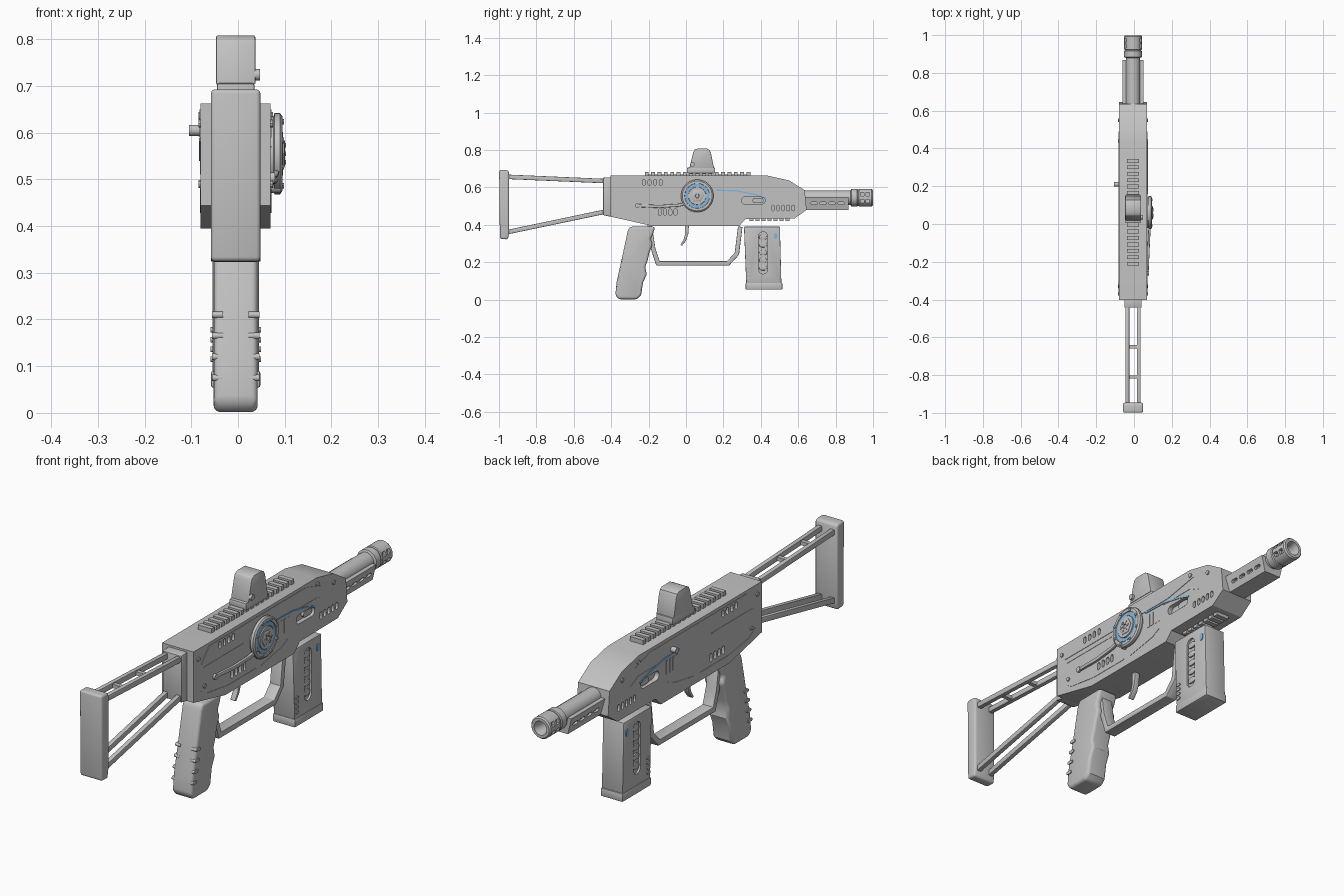
import bpy, bmesh, math
from mathutils import Vector

CX = -0.005  # centre plane of the body


def material(name, rgb):
    m = bpy.data.materials.new(name)
    m.diffuse_color = (*rgb, 1)
    return m


GREY = material("light grey metal", (0.54, 0.54, 0.54))
BLUE = material("light blue accent", (0.22, 0.48, 0.76))


def bake(o):
    dg = bpy.context.evaluated_depsgraph_get()
    me = bpy.data.meshes.new_from_object(o.evaluated_get(dg))
    o.modifiers.clear()
    o.data = me
    me.shade_smooth()
    me.set_sharp_from_angle(angle=math.radians(32))


def make(name, bm, mat, bevel=0, seg=2):
    bmesh.ops.recalc_face_normals(bm, faces=bm.faces)
    me = bpy.data.meshes.new(name)
    bm.to_mesh(me)
    bm.free()
    me.materials.append(mat)
    o = bpy.data.objects.new(name, me)
    bpy.context.collection.objects.link(o)
    if bevel:
        b = o.modifiers.new("bevel", 'BEVEL')
        b.width, b.segments, b.limit_method = bevel, seg, 'ANGLE'
        b.angle_limit = math.radians(40)
    bake(o)
    return o


# side profiles (y, z) extruded from x0 to x1
def solid(name, parts, mat=GREY, bevel=0, seg=2):
    bm = bmesh.new()
    for pts, x0, x1 in parts:
        a = [bm.verts.new((x0, y, z)) for y, z in pts]
        b = [bm.verts.new((x1, y, z)) for y, z in pts]
        bm.faces.new(a)
        bm.faces.new(b[::-1])
        for i in range(len(a)):
            j = (i + 1) % len(a)
            bm.faces.new((a[i], b[i], b[j], a[j]))
    return make(name, bm, mat, bevel, seg)


# turned part: profile of (distance, radius) along an axis
def turned(name, prof, centres, axis='x', n=32, mat=GREY, turn=0.0):
    bm = bmesh.new()
    for c in centres:
        rings = []
        for t, r in prof:
            ring = []
            for i in range(n):
                a = turn + math.tau * i / n
                u, v = r * math.cos(a), r * math.sin(a)
                ring.append(bm.verts.new(Vector(c) + Vector((t, u, v) if axis == 'x' else (u, t, v))))
            rings.append(ring)
        for p, q in zip(rings, rings[1:]):
            for i in range(n):
                j = (i + 1) % n
                bm.faces.new((p[i], p[j], q[j], q[i]))
        bm.faces.new(rings[0])
        bm.faces.new(rings[-1])
    return make(name, bm, mat)


def box(y0, y1, z0, z1):
    return [(y0, z0), (y1, z0), (y1, z1), (y0, z1)]


def capsule(y, z, length, r, vertical=False, n=8):
    pts = []
    for i in range(2 * n + 2):
        a = math.pi * (i if i <= n else i - 1) / n - math.pi / 2
        s = 1 if i <= n else -1
        u, v = s * (length / 2 - r) + r * math.cos(a), r * math.sin(a)
        pts.append((y + v, z - u) if vertical else (y + u, z + v))
    return pts


# polyline thickened to width w
def strip(path, w):
    P = [Vector(p) for p in path]
    left, right = [], []
    for i, p in enumerate(P):
        d0 = (p - P[max(i - 1, 0)]).normalized()
        d1 = (P[min(i + 1, len(P) - 1)] - p).normalized()
        d = (d0 + d1).normalized()
        k = max(0.6, d.dot(d1 if d1.length else d0))
        nrm = Vector((-d.y, d.x)) * (w / 2 / k)
        left.append(tuple(p + nrm))
        right.append(tuple(p - nrm))
    return left + right[::-1]


# same plate on both flanks, sunk by "inn" and raised by "out"
def both(pts, half, out, inn=0.004):
    return [(pts, CX + half - inn, CX + half + out), (pts, CX - half - out, CX - half + inn)]


def cut(o, cutter):
    m = o.modifiers.new("cut", 'BOOLEAN')
    m.operation, m.solver, m.object = 'DIFFERENCE', 'EXACT', cutter
    bake(o)


def drop(o):
    bpy.data.objects.remove(o)


# receiver body with raised upper panel and cut vents
body = solid("receiver_body", [([(-0.403, 0.663), (0.436, 0.663), (0.55, 0.638), (0.635, 0.585), (0.645, 0.48),
              (0.58, 0.434), (0.32, 0.432), (0.285, 0.395), (-0.185, 0.395), (-0.403, 0.444)], CX - 0.075, CX + 0.075)])
panel = solid("upper_side_panel", both([(-0.35, 0.59), (-0.30, 0.65), (0.36, 0.65), (0.46, 0.62),
              (0.38, 0.605), (0.30, 0.59)], 0.075, 0.002))
holes = [capsule(-0.225 + 0.03 * i, 0.627, 0.03, 0.008, True) for i in range(4)]
holes += [capsule(-0.14 + 0.028 * i, 0.468, 0.034, 0.008, True) for i in range(4)]
holes += [capsule(0.465 + 0.027 * i, 0.49, 0.03, 0.008, True) for i in range(5)]
holes += [capsule(0.36, 0.53, 0.125, 0.02)]
cutter = solid("vent_cutter", [s for h in holes for s in both(h, 0.075, 0.02, 0.02)])
cut(body, cutter)
cut(panel, cutter)
drop(cutter)
solid("slot_insert", both(capsule(0.385, 0.53, 0.06, 0.013), 0.06, 0.008))
seams = [strip(p, 0.004) for p in (
    [(-0.36, 0.48), (-0.31, 0.45), (-0.17, 0.43), (0.02, 0.43)],
    [(0.06, 0.43), (0.20, 0.455), (0.24, 0.475)], [(0.27, 0.575), (0.44, 0.575), (0.49, 0.55)],
    [(-0.34, 0.57), (-0.06, 0.57)])]
seams += [box(0.17 + 0.022 * i, 0.183 + 0.022 * i, 0.51, 0.57) for i in range(4)]
solid("side_trim", [s for p in seams for s in both(p, 0.075, 0.0015)])
solid("blue_side_stripes", both(strip([(0.16, 0.585), (0.27, 0.582), (0.37, 0.562), (0.43, 0.543)], 0.007),
                                0.075, 0.003), BLUE)
turned("side_screws", [(-0.08, 0.009), (0.08, 0.009)],
       [(CX, y, z) for y, z in ((-0.37, 0.62), (-0.33, 0.49), (0.44, 0.636), (0.55, 0.60))], n=10)
turned("side_knob", [(-0.025, 0.012), (0.01, 0.012)], [(-0.08, 0.21, 0.605)], n=16)

# round dial on the right side
D = (0.07, 0.06, 0.555)
turned("dial", [(-0.005, 0.08), (0.006, 0.08), (0.008, 0.087), (0.02, 0.087), (0.025, 0.08), (0.025, 0.067),
                (0.021, 0.066), (0.021, 0.048), (0.026, 0.047), (0.026, 0.03)], [D], n=40)
turned("dial_blue_ring", [(0.018, 0.064), (0.023, 0.064), (0.023, 0.05), (0.018, 0.05)], [D], n=40, mat=BLUE)
turned("dial_hub", [(0.02, 0.036), (0.028, 0.036), (0.031, 0.03), (0.031, 0.012), (0.026, 0.01)], [D], n=6)
turned("dial_bolts", [(0.015, 0.006), (0.029, 0.006)],
       [(D[0], D[1] + 0.074 * math.cos(a), D[2] + 0.074 * math.sin(a))
        for a in (math.tau * (i + 0.5) / 8 for i in range(8))], n=8)
turned("hub_pins", [(0.02, 0.005), (0.033, 0.005)],
       [(D[0], D[1] + 0.021 * math.cos(a), D[2] + 0.021 * math.sin(a))
        for a in (math.tau * i / 6 for i in range(6))], n=8)
lever = solid("side_lever", [(strip([(0.02, 0.52), (-0.04, 0.505), (-0.14, 0.498), (-0.26, 0.503)], 0.016),
                             0.077, 0.089)], bevel=0.003)
for v in lever.data.vertices:
    v.co.x -= max(0, -v.co.y) * 0.045
turned("lever_pivot", [(0, 0.014), (0.022, 0.014)], [(0.07, 0.03, 0.485)], n=16)
turned("lever_end", [(0, 0.012), (0.01, 0.012)], [(0.069, -0.26, 0.503)], n=12)

# rails above and below
solid("top_rail", [(box(-0.22, 0.34, 0.655, 0.669), CX - 0.022, CX + 0.022)] +
      [(box(-0.22 + 0.034 * i, -0.2 + 0.034 * i, 0.66, 0.682), CX - 0.032, CX + 0.032) for i in range(17)])
solid("lower_rail", [(box(0.34 + 0.032 * i, 0.362 + 0.032 * i, 0.42, 0.44), CX - 0.03, CX + 0.03) for i in range(7)])

# sight
solid("sight_base", [(box(0.005, 0.155, 0.675, 0.706), CX - 0.04, CX + 0.04)], bevel=0.004)
solid("sight_housing", [([(0.018, 0.703), (0.038, 0.785), (0.045, 0.801), (0.06, 0.808), (0.112, 0.808),
      (0.126, 0.8), (0.133, 0.785), (0.15, 0.703)], CX - 0.042, CX + 0.042)], bevel=0.003)
turned("sight_knob", [(0, 0.012), (0.013, 0.012)], [(0.034, 0.035, 0.724)], n=16)

# barrel, shroud and muzzle
turned("barrel", [(0.62, 0.038), (0.89, 0.038)], [(CX, 0, 0.545)], 'y', 32)
shroud = solid("barrel_shroud", [(box(0.63, 0.868, 0.48, 0.55), CX - 0.056, CX + 0.056)])
for v in shroud.data.vertices:
    if v.co.z < 0.5:
        v.co.x = CX + (v.co.x - CX) * 0.7
slots = solid("slot_cutter", [s for i in range(4)
              for s in both(capsule(0.685 + 0.048 * i, 0.515, 0.034, 0.007), 0.05, 0.02, 0.014)])
cut(shroud, slots)
drop(slots)
muzzle = turned("muzzle_brake", [(0.88, 0.04), (0.884, 0.047), (0.915, 0.047), (0.918, 0.043), (0.922, 0.043),
                (0.925, 0.047), (0.993, 0.047), (0.999, 0.042), (0.999, 0.03), (0.975, 0.024), (0.91, 0.024)],
                [(CX, 0, 0.545)], 'y', 24)
ports = solid("port_cutter", [s for i in range(2) for z in (0.527, 0.563)
              for s in both(box(0.932 + 0.03 * i, 0.952 + 0.03 * i, z - 0.009, z + 0.009), 0.05, 0.02, 0.02)])
cut(muzzle, ports)
drop(ports)

# skeleton stock
solid("stock_mount", [([(-0.443, 0.452), (-0.395, 0.442), (-0.395, 0.655), (-0.443, 0.652)], CX - 0.045, CX + 0.045)],
      bevel=0.003)
solid("butt_plate", [([(-0.995, 0.325), (-0.952, 0.322), (-0.946, 0.36), (-0.946, 0.68), (-0.952, 0.692),
      (-0.999, 0.693)], CX - 0.053, CX + 0.053)], bevel=0.009, seg=3)
rails = [strip([(-0.96, 0.657), (-0.43, 0.634)], 0.024), strip([(-0.96, 0.36), (-0.43, 0.471)], 0.024)]
solid("stock_rods", [(p, CX + s * 0.03 - 0.01, CX + s * 0.03 + 0.01) for p in rails for s in (-1, 1)], bevel=0.003)
solid("stock_crossbars", [(box(y - 0.009, y + 0.009, z - 0.008, z + 0.008), CX - 0.028, CX + 0.028)
                          for y, z in ((-0.65, 0.643), (-0.81, 0.65))])

# pistol grip with finger swells
solid("pistol_grip", [([(-0.30, 0.39), (-0.165, 0.39), (-0.175, 0.355), (-0.19, 0.325), (-0.178, 0.295),
      (-0.195, 0.255), (-0.205, 0.21), (-0.218, 0.175), (-0.21, 0.135), (-0.23, 0.09), (-0.24, 0.025), (-0.262, 0.002),
      (-0.36, 0.002), (-0.378, 0.025), (-0.37, 0.10), (-0.345, 0.21), (-0.312, 0.365)], CX - 0.047, CX + 0.047)],
      bevel=0.013, seg=4)
solid("grip_ribs", [s for i in range(4) for s in
      both(capsule(-0.358 + 0.008 * i, 0.075 + 0.045 * i, 0.03, 0.007), 0.047, 0.004, 0.02)])

# trigger and guard
solid("trigger_guard", [(strip([(-0.195, 0.40), (-0.175, 0.27), (-0.15, 0.194), (0.225, 0.194), (0.272, 0.245),
      (0.29, 0.39)], 0.024), CX - 0.026, CX + 0.026)], bevel=0.003)
solid("trigger", [([(-0.005, 0.40), (0.016, 0.40), (0.012, 0.35), (0, 0.315), (-0.022, 0.288), (-0.03, 0.293),
      (-0.013, 0.32), (-0.005, 0.35)], CX - 0.012, CX + 0.012)], bevel=0.002)

# magazine with recessed window
mag = solid("magazine", [([(0.31, 0.39), (0.502, 0.39), (0.51, 0.085), (0.322, 0.085)], CX - 0.05, CX + 0.05)],
            bevel=0.003)
window = solid("window_cutter", both(capsule(0.412, 0.25, 0.225, 0.024, True), 0.05, 0.02, 0.009))
cut(mag, window)
drop(window)
solid("magazine_rounds", [s for i in range(5)
      for s in both(capsule(0.412, 0.17 + 0.041 * i, 0.042, 0.013), 0.041, 0.006)], bevel=0.002)
solid("magazine_base", [(box(0.319, 0.515, 0.054, 0.09), CX - 0.053, CX + 0.053)], bevel=0.005)
solid("magazine_ribs", [s for i in range(4)
      for s in both(capsule(0.336, 0.115 + 0.021 * i, 0.022, 0.006), 0.05, 0.004)])
solid("magazine_button", both(capsule(0.48, 0.34, 0.032, 0.009, True), 0.05, 0.003), BLUE)
